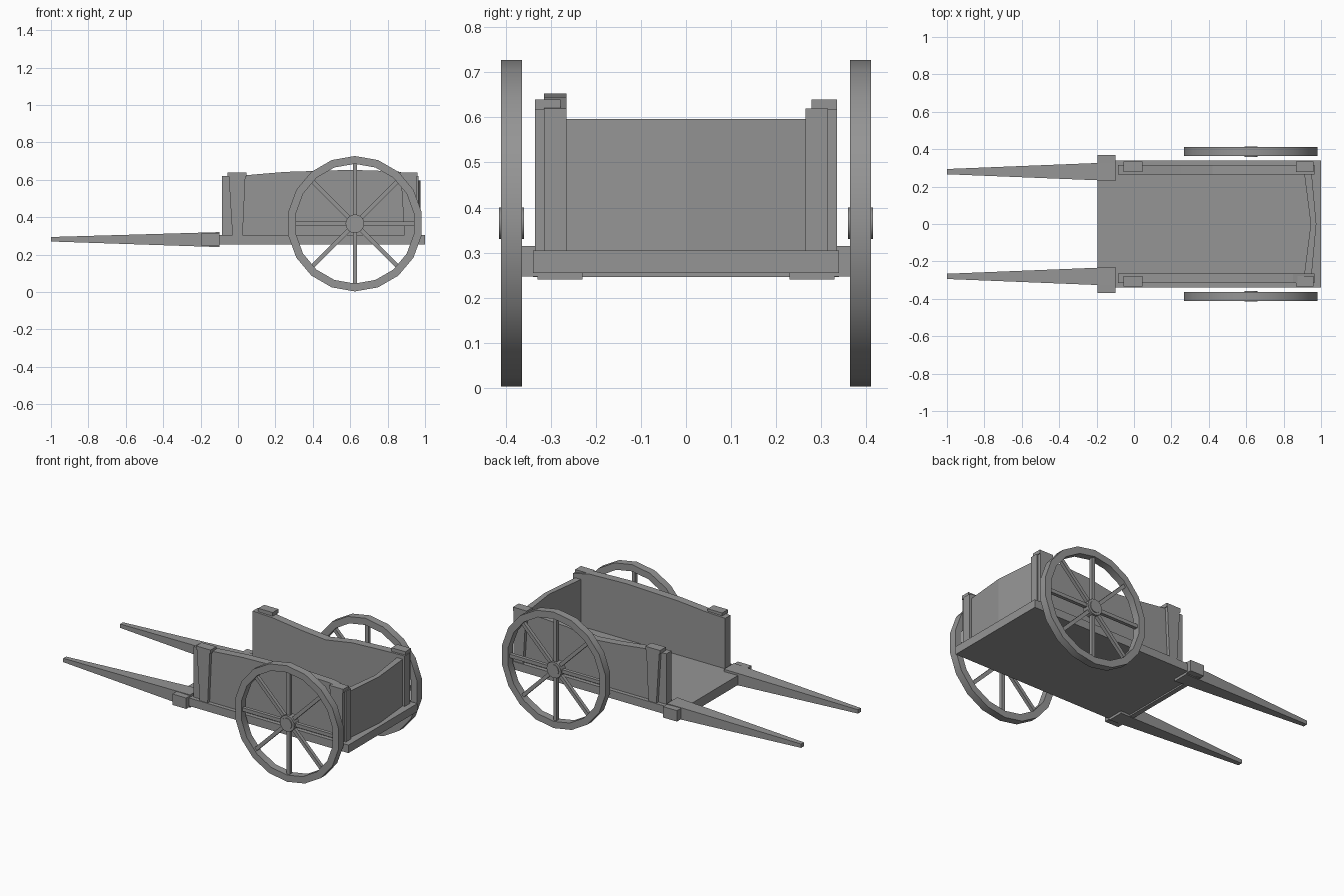
import bpy, bmesh, math
from mathutils import Vector

cube = bpy.data.objects.get("Cube")
if cube:
    bpy.data.objects.remove(cube, do_unlink=True)

GREY = (0.3, 0.3, 0.3, 1)
wood = bpy.data.materials.new("grey_wood")
wood.use_nodes = True
wood.diffuse_color = GREY
wood.node_tree.nodes["Principled BSDF"].inputs["Base Color"].default_value = GREY


def finish(name, bm, smooth=False):
    bmesh.ops.recalc_face_normals(bm, faces=bm.faces)
    mesh = bpy.data.meshes.new(name)
    bm.to_mesh(mesh)
    bm.free()
    mesh.materials.append(wood)
    obj = bpy.data.objects.new(name, mesh)
    bpy.context.collection.objects.link(obj)
    if smooth:
        bpy.ops.object.select_all(action='DESELECT')
        bpy.context.view_layer.objects.active = obj
        obj.select_set(True)
        bpy.ops.object.shade_smooth_by_angle(angle=math.radians(30))
    return obj


def add_box(bm, x, y, z):
    verts = bmesh.ops.create_cube(bm, size=1)["verts"]
    for v in verts:
        v.co = Vector([(r[0] + r[1]) / 2 + c * (r[1] - r[0])
                       for r, c in zip((x, y, z), v.co)])
    return verts


def box(name, x, y, z):
    bm = bmesh.new()
    add_box(bm, x, y, z)
    return finish(name, bm)


def prism(name, points, offset):
    """Extrude a closed outline of 3D points along an offset."""
    bm = bmesh.new()
    face = bm.faces.new([bm.verts.new(p) for p in points])
    new = bmesh.ops.extrude_face_region(bm, geom=[face])["geom"]
    bmesh.ops.translate(bm, vec=offset,
                        verts=[v for v in new if isinstance(v, bmesh.types.BMVert)])
    return finish(name, bm)


def span(side, a, b):
    return tuple(sorted((side * a, side * b)))


# Bed and front crossbar
box("bed", (-0.19, 1.0), (-0.34, 0.34), (0.255, 0.305))
box("front_crossbar", (-0.195, -0.165), (-0.34, 0.34), (0.246, 0.305))

# Bowed end panel
outline = [(0.91, -0.27), (0.945, 0), (0.91, 0.27),
           (0.95, 0.27), (0.975, 0), (0.95, -0.27)]
prism("end_panel", [(x, y, 0.305) for x, y in outline], (0, 0, 0.291))

# Worn top edges of the two side walls
wall_tops = {
    "right": [(-0.085, 0.62), (0.05, 0.625), (0.25, 0.642), (0.6, 0.653),
              (0.85, 0.645), (0.965, 0.62)],
    "left": [(-0.085, 0.62), (0.05, 0.615), (0.25, 0.59), (0.42, 0.575),
             (0.6, 0.605), (0.85, 0.617), (0.965, 0.62)],
}


def wheel(name, side):
    bm = bmesh.new()
    n, outer, inner, half = 18, 0.362, 0.32, 0.0235
    # Rim
    rings = []
    for i in range(n):
        a = math.tau * i / n
        rings.append([bm.verts.new((r * math.sin(a), y, r * math.cos(a)))
                      for r, y in ((outer, -half), (outer, half),
                                   (inner, half), (inner, -half))])
    for i in range(n):
        p, q = rings[i], rings[(i + 1) % n]
        for j in range(4):
            k = (j + 1) % 4
            bm.faces.new((p[j], q[j], q[k], p[k]))
    # Spokes
    for i in range(8):
        a = math.tau * i / 8
        verts = add_box(bm, (-0.011, 0.011), (-0.011, 0.011), (0.03, 0.33))
        for v in verts:
            x, z = v.co.x, v.co.z
            v.co.x = x * math.cos(a) + z * math.sin(a)
            v.co.z = z * math.cos(a) - x * math.sin(a)
    # Hub with a narrower end cap
    for radius, depth in ((0.05, 0.046), (0.035, 0.055)):
        verts = bmesh.ops.create_cone(bm, cap_ends=True, segments=16, radius1=radius,
                                      radius2=radius, depth=depth)["verts"]
        for v in verts:
            v.co = Vector((v.co.x, v.co.z, v.co.y))
    obj = finish(name, bm, smooth=True)
    obj.location = (0.625, side * 0.387, 0.365)


for label, s in (("left", 1), ("right", -1)):
    # Side wall
    bottom = [(0.965, 0.305), (-0.085, 0.305)]
    prism(label + "_wall", [(x, s * 0.265, z) for x, z in wall_tops[label] + bottom],
          (0, s * 0.05, 0))

    # Tapered posts with caps over the wall
    for where, x0, x1, b0, b1 in (("front", -0.05, 0.04, -0.03, 0.025),
                                  ("rear", 0.87, 0.955, 0.89, 0.955)):
        prism(f"{label}_{where}_post",
              [(b0, s * 0.31, 0.305), (b1, s * 0.31, 0.305),
               (x1, s * 0.31, 0.63), (x0, s * 0.31, 0.63)], (0, s * 0.025, 0))
        box(f"{label}_{where}_post_cap", (x0 - 0.005, x1 + 0.005),
            span(s, 0.278, 0.335), (0.617, 0.64))

    # Tapered shaft
    bm = bmesh.new()
    for v in add_box(bm, (-1.0, -0.1), span(s, 0.23, 0.33), (0.24, 0.32)):
        if v.co.x < -0.5:
            v.co.y = s * 0.28 + (v.co.y - s * 0.28) * 0.28
            v.co.z = 0.282 + (v.co.z - 0.28) * 0.3
    finish(label + "_shaft", bm)

    # Shaft bracket
    box(label + "_shaft_bracket", (-0.195, -0.1), span(s, 0.24, 0.368), (0.247, 0.315))

    wheel(label + "_wheel", s)
